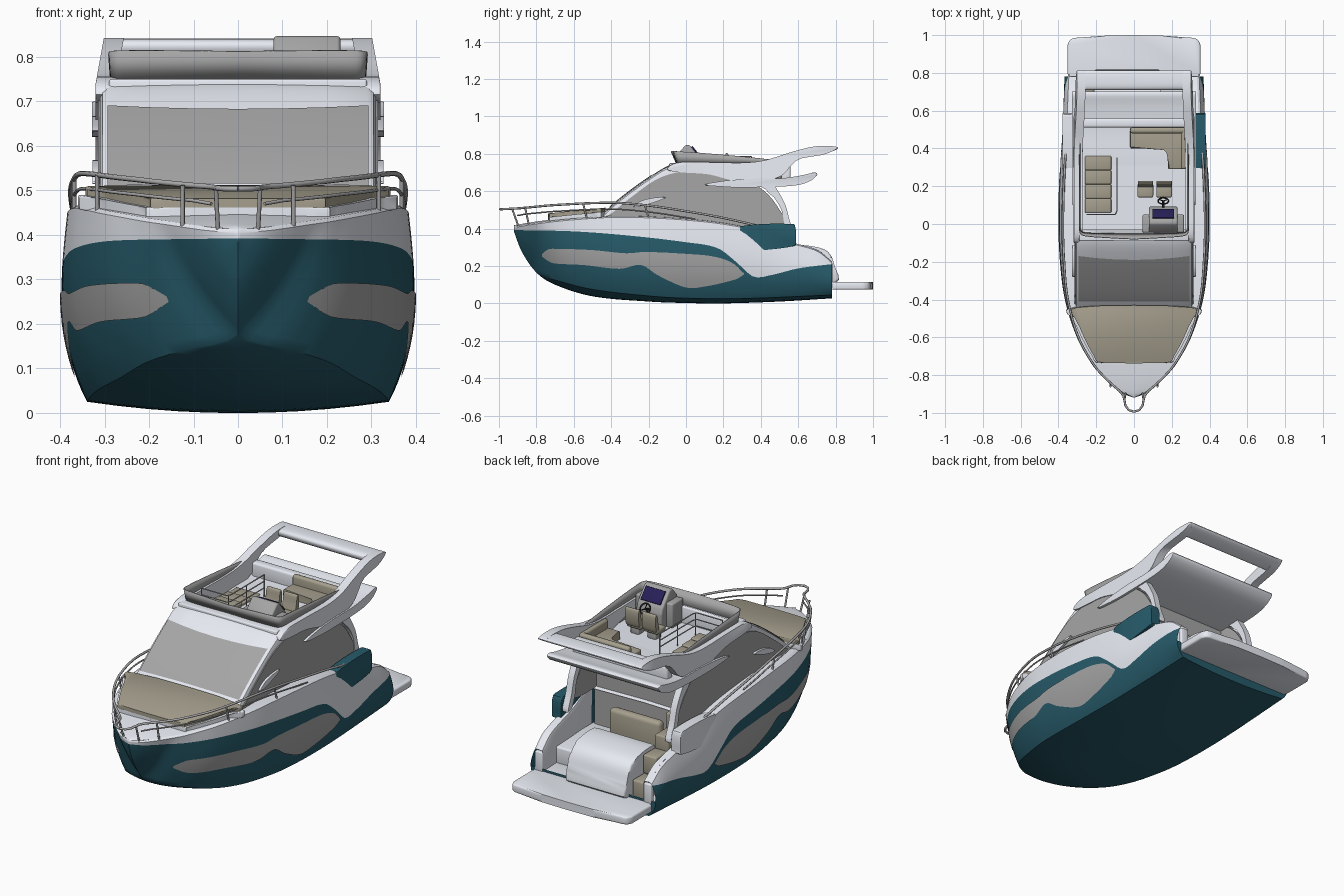
import bpy, bmesh, math
from mathutils import Vector, Matrix

if "Cube" in bpy.data.objects:
    bpy.data.objects.remove(bpy.data.objects["Cube"])

def mat(name, c):
    m = bpy.data.materials.new(name)
    m.diffuse_color = (*c, 1)
    m.use_nodes = True
    m.node_tree.nodes["Principled BSDF"].inputs["Base Color"].default_value = m.diffuse_color
    return m
WHITE, TEAL = mat("white", (.8, .83, .89)), mat("teal", (.02, .105, .145))
GLASS, BEIGE = mat("glass", (.38, .38, .38)), mat("beige", (.38, .35, .27))
STEEL, DARK, NAVY = mat("steel", (.42, .42, .43)), mat("dark", (.02, .02, .02)), mat("navy", (.02, .015, .1))

def crv(t, *p):
    """Smooth interpolation through flat pairs t0,v0,t1,v1..."""
    a = list(zip(p[::2], p[1::2]))
    t = min(max(t, a[0][0]), a[-1][0])
    i = next(i for i in range(len(a) - 1) if t <= a[i + 1][0])
    def slope(j):
        l, r = max(j - 1, 0), min(j + 1, len(a) - 1)
        return (a[r][1] - a[l][1]) / (a[r][0] - a[l][0])
    h = a[i + 1][0] - a[i][0]
    s = (t - a[i][0]) / h
    return ((2*s**3 - 3*s*s + 1) * a[i][1] + (s**3 - 2*s*s + s) * h * slope(i)
            + (3*s*s - 2*s**3) * a[i + 1][1] + (s**3 - s*s) * h * slope(i + 1))

def finish(name, bm, m, mirror=False):
    bmesh.ops.remove_doubles(bm, verts=bm.verts, dist=1e-5)
    bmesh.ops.recalc_face_normals(bm, faces=bm.faces)
    me = bpy.data.meshes.new(name)
    bm.to_mesh(me)
    bm.free()
    me.materials.append(m)
    ob = bpy.data.objects.new(name, me)
    bpy.context.collection.objects.link(ob)
    if mirror:
        ob.modifiers.new("mirror", 'MIRROR')
    return ob

def loft(name, rows, m, mirror=True, thick=0):
    bm = bmesh.new()
    g = [[bm.verts.new(p) for p in r] for r in rows]
    for a, b in zip(g, g[1:]):
        for i in range(len(a) - 1):
            bm.faces.new((a[i], a[i + 1], b[i + 1], b[i]))
    ob = finish(name, bm, m, mirror)
    if thick:
        ob.modifiers.new("thickness", 'SOLIDIFY').thickness = thick
    return ob

def prism(name, flat, lo, hi, m, axis='x', bevel=.008, mirror=False, smooth=True):
    """Closed outline (y,z) extruded along x, or (x,y) extruded along z."""
    P = [Vector(p) for p in zip(flat[::2], flat[1::2])]
    if smooth:
        n, Q = len(P), []
        for i in range(n):
            a, b, c, d = (P[(i + k) % n] for k in (-1, 0, 1, 2))
            for s in (0, .25, .5, .75):
                Q.append(b + .5*s*((c - a) + s*((2*a - 5*b + 4*c - d) + s*(3*(b - c) + d - a))))
        P = Q
    bm = bmesh.new()
    put = lambda p, h: (h, p.x, p.y) if axis == 'x' else (p.x, p.y, h)
    A, B = ([bm.verts.new(put(p, h)) for p in P] for h in (lo, hi))
    caps = [bm.faces.new(A), bm.faces.new(B[::-1])]
    for i in range(len(P)):
        j = (i + 1) % len(P)
        bm.faces.new((A[j], A[i], B[i], B[j]))
    if bevel:
        es = bm.edges[:] if not smooth else list({e for f in caps for e in f.edges})
        bmesh.ops.bevel(bm, geom=es, offset=bevel, segments=3, profile=.5, affect='EDGES', clamp_overlap=True)
    return finish(name, bm, m, mirror)

def box(name, x0, x1, y0, y1, z0, z1, m, bevel=.01, mirror=False):
    return prism(name, [x0, y0, x1, y0, x1, y1, x0, y1], z0, z1, m, 'z', bevel, mirror, False)

def tube(name, pts, r, m, cyclic=False):
    cu = bpy.data.curves.new(name, 'CURVE')
    cu.dimensions, cu.bevel_depth, cu.bevel_resolution, cu.use_fill_caps = '3D', r, 2, True
    s = cu.splines.new('POLY')
    s.points.add(len(pts) - 1)
    for q, p in zip(s.points, pts):
        q.co = (*p, 1)
    s.use_cyclic_u = cyclic
    cu.materials.append(m)
    ob = bpy.data.objects.new(name, cu)
    bpy.context.collection.objects.link(ob)

# hull shape functions: keel, chine, sheer and colour line
keel = lambda y: crv(y, -.92, .385, -.88, .28, -.8, .165, -.7, .1, -.5, .038, -.2, .01, 0, .002, .2, 0, .5, .01, .78, .027)
zc = lambda y: max(keel(y) + .001, crv(y, -.92, .15, -.8, .155, -.7, .125, -.5, .075, -.2, .04, 0, .028, .3, .026, .78, .045))
xc = lambda y: max(0, crv(y, -.92, 0, -.81, 0, -.77, .09, -.7, .175, -.6, .235, -.4, .3, -.2, .328, 0, .338, .3, .338, .78, .33))
zs = lambda y: crv(y, -.92, .405, -.8, .425, -.6, .447, -.35, .46, 0, .445, .3, .405, .5, .335, .62, .305, .71, .275, .78, .217)
xs = lambda y: max(0, crv(y, -.92, 0, -.9, .055, -.87, .1, -.82, .155, -.75, .218, -.6, .302, -.4, .358, -.2, .378, 0, .384, .3, .375, .5, .358, .78, .345))
tl = lambda y: crv(y, -.92, .392, -.6, .385, -.3, .362, 0, .327, .17, .295, .27, .22, .36, .143, .45, .15, .6, .187, .78, .21)
def hx(y, z):
    t = min(max((z - zc(y)) / (zs(y) - zc(y)), 0), 1)
    return xc(y) + (xs(y) - xc(y)) * t + .09 * xs(y) * math.sin(math.pi * t ** .85) * (1 + max(0, -y - .6))
def span(a, b, n, p=1):
    return [a + (b - a) * (i / n) ** p for i in range(n + 1)]

Y = span(-.92, .78, 80, 1.5)
def strip(f, g, n, ys, off=0):
    return [[(hx(y, f(y) + (g(y) - f(y))*t) + off, y, f(y) + (g(y) - f(y))*t) for y in ys] for t in span(0, 1, n)]
bottom = [[(xc(y)*t, y, keel(y) + (zc(y) - keel(y))*t*t) for y in Y] for t in span(0, 1, 5)]
lower = bottom + strip(zc, tl, 12, Y)[1:]
loft("hull_lower", lower, TEAL)
loft("hull_upper", strip(tl, zs, 8, Y) + [[(max(0, xs(y) - .012), y, zs(y) + .007) for y in Y]], WHITE)
lo = lambda y: crv(y, -.77, .25, -.73, .222, -.7, .213, -.55, .205, -.35, .185, -.24, .205, -.15, .15, 0, .085, .1, .09, .27, .13, .31, .155)
hi = lambda y: crv(y, -.77, .262, -.74, .288, -.7, .292, -.5, .285, -.32, .268, -.22, .275, 0, .265, .15, .25, .25, .215, .31, .16)
loft("hull_window", strip(lo, hi, 6, span(-.77, .31, 60), .004), GLASS)
edge = [r[-1] for r in lower if r[-1][2] < .13]
loft("transom", [[(x*k, y, z) for x, y, z in edge] for k in (0, 1)], TEAL)

# deck, cockpit coaming and floor, swim platform
D = span(-.92, .36, 40, 1.3)
loft("deck", [[(max(0, xs(y) - .012)*k, y, zs(y) + .007 + .006*(1 - k)) for y in D] for k in (1, .5, 0)], WHITE)
C = span(.33, .78, 24)
loft("cockpit_coaming", [[(xs(y) - .012, y, zs(y) + .007) for y in C], [(xs(y) - .045, y, zs(y) + .005) for y in C],
                         [(xs(y) - .05, y, zs(y) - .01) for y in C], [(xs(y) - .05, y, .1) for y in C]], WHITE)
box("coaming_end", .297, .343, .76, .784, .1, .214, WHITE, .006, True)
box("cockpit_floor", -.32, .32, .3, .66, .1, .2, WHITE)
prism("swim_platform", [-.335, .6, .335, .6, .335, .77, .352, .79, .352, .95, .34, .975, .32, .985, .15, .997, 0, 1, -.15, .997,
                        -.32, .985, -.34, .975, -.352, .95, -.352, .79, -.335, .77], .073, .115, WHITE, 'z', .01, smooth=False)
prism("transom_locker", [.55, .11, .55, .28, .58, .31, .68, .305, .76, .275, .795, .2, .8, .11], -.21, .14, WHITE, bevel=.012)
for i, (y, z) in enumerate([(.76, .2), (.67, .3), (.57, .37), (.48, .45)]):
    box(f"cockpit_step_{i}", -.295, -.215, y - .1, y, z - .1, z, BEIGE, .008)
box("cockpit_sofa_seat", -.2, .1, .38, .5, .2, .29, BEIGE, .015)
box("cockpit_sofa_back", -.2, .1, .46, .51, .2, .4, BEIGE, .02)
box("aft_glass_door", -.3, .3, .325, .34, .2, .65, GLASS, 0)
for nm, a, b, m in [("side_locker_right", .325, .378, TEAL), ("side_locker_left", -.378, -.325, WHITE)]:
    prism(nm, [.29, .4, .31, .415, .42, .425, .55, .425, .583, .415, .587, .33, .57, .305, .42, .285, .33, .282, .3, .31],
          a, b, m, bevel=.012)

# foredeck sunpad on its trunk
for nm, k, z0, z1, m in [("sunpad_trunk", 1.05, .43, .462, WHITE), ("sunpad", 1, .452, .482, BEIGE)]:
    ob = prism(nm, [-.3*k, -.44, -.297*k, -.52, -.25*k, -.63, -.2*k, -.715, -.16*k, -.735, .16*k, -.735, .2*k, -.715,
                    .25*k, -.63, .297*k, -.52, .3*k, -.44], z0, z1, m, 'z', .01)
    for v in ob.data.vertices:
        v.co.z += .1 * (v.co.y + .73)

# cabin front shell, windscreen and side windows
roof = lambda y: crv(y, -.46, .455, -.4, .515, -.3, .595, -.18, .68, -.1, .728, -.03, .75)
def shell(y, s, off=0):
    z = roof(y) + off
    return (s, y, z + .006 * (1 - (s / .3) ** 2) )
B = span(-.46, -.03, 20)
loft("cabin_shell", [[(.31, y, .42) for y in B], [(.31, y, roof(y) - .025) for y in B], [(.304, y, roof(y) - .008) for y in B]]
     + [[shell(y, s) for y in B] for s in (.29, .2, .1, 0)], WHITE)
W = lambda s: span(-.41, -.19 + .02*(s/.29)**2, 14)
loft("windscreen", [[shell(y, s, .004) for y in W(s)] for s in (.293, .2, .1, 0)], GLASS)
prism("side_window", [-.4, .45, -.38, .495, -.27, .585, -.15, .667, -.02, .705, .1, .702, .3, .665, .42, .6, .5, .5,
                      .53, .41, .3, .40, 0, .43], .29, .315, GLASS, bevel=0, mirror=True)
prism("aft_pillar", [.36, .655, .45, .59, .51, .5, .53, .4, .56, .36, .585, .36, .555, .44, .53, .53, .48, .62, .45, .66],
      .285, .32, WHITE, mirror=True, bevel=.005)
prism("side_fin", [-.28, .515, -.2, .53, -.11, .565, -.17, .565, -.24, .548], .305, .327, WHITE, mirror=True, bevel=.004)

# flybridge: floor, overhang, coaming with arch
box("flybridge_floor", -.3, .3, -.08, .5, .635, .664, WHITE, 0)
prism("flybridge_overhang", [.1, .635, .2, .655, .35, .666, .5, .668, .62, .685, .685, .7, .7, .685, .65, .648, .55, .627, .3, .62, .18, .625],
      -.328, .328, WHITE)
box("flybridge_dash", -.29, .29, -.09, -.03, .64, .75, WHITE, .006)
ob = prism("flybridge_coaming", [-.1, .715, -.05, .752, .1, .755, .3, .752, .42, .765, .54, .802, .64, .83, .72, .842, .8, .838, .806, .825,
                                 .74, .797, .66, .783, .6, .77, .56, .735, .52, .69, .45, .66, .27, .655, .12, .69, -.02, .7],
           .275, .32, WHITE, mirror=True, bevel=.01)
for v in ob.data.vertices:
    v.co.x -= .18 * max(0, v.co.z - .74)
prism("arch_crossbar", [.71, .825, .73, .84, .8, .838, .808, .825, .76, .805, .725, .8], -.285, .285, WHITE, bevel=.004)
box("flybridge_rear_wall", -.28, .28, .51, .56, .65, .74, WHITE, .012)
px = lambda t: crv(t, 0, 0, .2, .13, .4, .255, .47, .281, .55, .287, 1, .285)
py = lambda t: crv(t, 0, -.052, .2, -.051, .4, -.047, .47, -.035, .55, .01, 1, .46)
T = span(0, 1, 50)
loft("flybridge_screen", [[(px(t), py(t), .745) for t in T],
     [(px(t)*1.015, py(t) - .03*(1 - t), crv(t, 0, .812, .5, .812, .8, .79, 1, .768)) for t in T]], GLASS, thick=.004)

# helm console, screen, wheel and seats
prism("helm_console", [-.045, .66, -.045, .8, .0, .848, .022, .845, .082, .77, .092, .74, .092, .66], .08, .23, GLASS, bevel=.008, smooth=False)
box("helm_side_counter", .045, .265, -.045, .05, .66, .79, GLASS, .008)
ob = box("helm_screen", -.058, .058, -.036, .036, -.004, .004, NAVY, .002)
ob.matrix_world = Matrix.Translation((.155, .054, .811)) @ Matrix.Rotation(math.radians(-51), 4, 'X')
wheel = Matrix.Translation((.155, .122, .765)) @ Matrix.Rotation(math.radians(-55), 4, 'X')
ring = [wheel @ Vector((.028*math.cos(a), .028*math.sin(a), 0)) for a in span(0, 2*math.pi, 24)[:-1]]
tube("wheel_rim", ring, .004, DARK, True)
for i in (2, 10, 18):
    tube("wheel_spoke", [wheel @ Vector((0, 0, 0)), ring[i]], .003, DARK)
tube("wheel_shaft", [wheel @ Vector((0, 0, 0)), (.155, .08, .745)], .006, DARK)
for i, x in enumerate((.06, .16)):
    box(f"seat_base_{i}", x - .025, x + .025, .155, .205, .66, .7, GLASS, .006)
    box(f"seat_cushion_{i}", x - .042, x + .042, .14, .215, .695, .722, BEIGE, .01)
    prism(f"seat_back_{i}", [.195, .71, .205, .76, .212, .8, .225, .8, .228, .76, .218, .71], x - .04, x + .04, BEIGE, bevel=.004)

# flybridge L-shaped sofa
prism("sofa_seat", [-.02, .4, .16, .4, .18, .38, .18, .29, .275, .29, .275, .51, -.02, .51], .66, .705, BEIGE, 'z', .008, smooth=False)
box("sofa_back", -.02, .275, .48, .512, .66, .752, BEIGE, .012)
box("sofa_side_back", .25, .277, .29, .51, .66, .752, BEIGE, .012)

# stair hatch with guard rail
for i in range(4):
    box(f"stair_{i}", -.26, -.12, .06 + .075*i, .135 + .075*i, .655, .69 - .006*i, BEIGE, .006)
for z in (.715, .75, .785):
    tube("stair_rail", [(-.25, .05, z), (-.1, .05, z), (-.09, .07, z), (-.09, .35, z)], .003, STEEL)
for x, y in [(-.25, .05), (-.095, .055), (-.09, .2), (-.09, .35)]:
    tube("stair_post", [(x, y, .66), (x, y, .785)], .003, STEEL)

# bow rails running to a narrow pulpit loop
rz = lambda y: crv(y, -1, .503, -.9, .508, -.7, .526, -.4, .538, -.2, .523, 0, .493, .2, .457, .45, .40)
for s in (1, -1):
    rail = [(s*(xs(y) - .008), y, rz(y)) for y in span(.45, -.86, 44)]
    tube("top_rail", rail + [(s*x, y, rz(y)) for x, y in [(.075, -.885), (.056, -.91), (.05, -.935), (.046, -.96), (.028, -.985), (0, -.994)]], .006, STEEL)
    tube("mid_rail", [(s*(xs(y) - .01), y, rz(y) - .034) for y in span(.05, -.86, 30)] + [(s*.06, -.9, .47)], .004, STEEL)
    for y in (-.2, -.53, -.84):
        x = s*(xs(y) - .01)
        tube("rail_post", [(x, y, zs(y)), (x, y - .02, rz(y - .02))], .005, STEEL)
    tube("pulpit_brace", [(s*.045, -.895, .41), (s*.05, -.93, .507)], .005, STEEL)

# smooth shading with crisp edges
bpy.ops.object.select_all(action='DESELECT')
for ob in bpy.context.scene.objects:
    if ob.type == 'MESH':
        ob.select_set(True)
        bpy.context.view_layer.objects.active = ob
bpy.ops.object.shade_smooth_by_angle(angle=math.radians(35))
